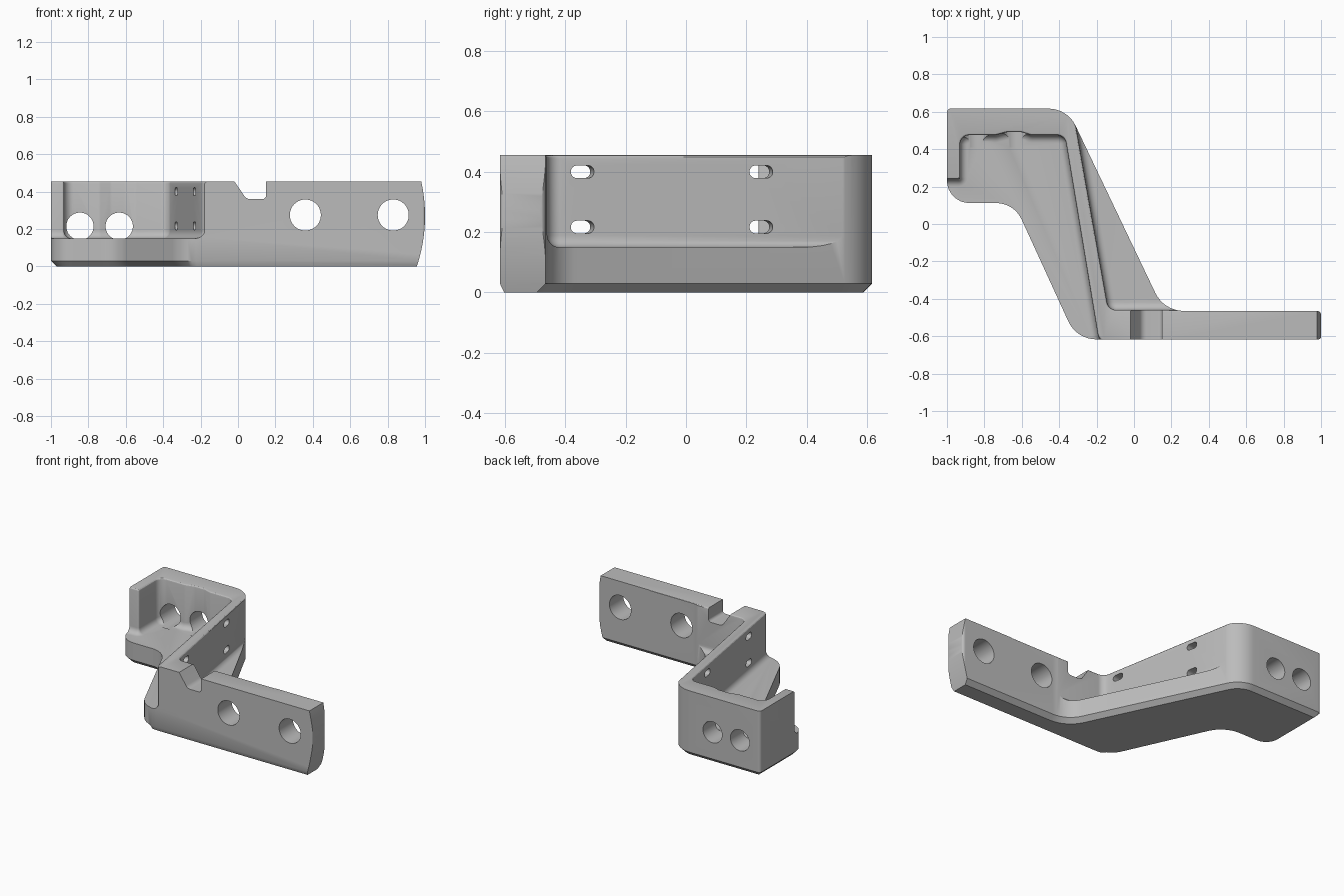
import bpy, bmesh, math
from mathutils import Matrix, Vector

cube = bpy.data.objects.get("Cube")
if cube:
    bpy.data.objects.remove(cube)

TOP, FLOOR = 0.455, 0.15


def rounded(corners, offset=0.0, steps=8):
    """Counter-clockwise (x, y, radius) corners, grown by offset, with arcs at the corners."""
    out = []
    n = len(corners)
    for i in range(n):
        a, b, c = (Vector(corners[(i + k) % n][:2]) for k in (-1, 0, 1))
        r = corners[i][2]
        d1, d2 = (b - a).normalized(), (c - b).normalized()
        n1, n2 = Vector((d1.y, -d1.x)), Vector((d2.y, -d2.x))
        p = b + (n1 + n2) * offset / (1 + n1.dot(n2))
        if r == 0:
            out.append(p)
            continue
        turn = math.atan2(d1.x * d2.y - d1.y * d2.x, d1.dot(d2))
        side = 1 if turn > 0 else -1
        r = max(r + side * offset, 0.002)
        start = p - d1 * r * math.tan(abs(turn) / 2)
        centre = start - n1 * r * side
        for k in range(steps + 1):
            arm = (start - centre).copy()
            arm.rotate(Matrix.Rotation(turn * k / steps, 2))
            out.append(centre + arm)
    return out


def loft(name, layers, matrix=Matrix()):
    """Closed solid through stacked outlines given as (points, height)."""
    bm = bmesh.new()
    rings = [[bm.verts.new((p.x, p.y, h)) for p in pts] for pts, h in layers]
    for low, high in zip(rings, rings[1:]):
        for i in range(len(low)):
            j = (i + 1) % len(low)
            bm.faces.new((low[i], low[j], high[j], high[i]))
    bm.faces.new(rings[0][::-1])
    bm.faces.new(rings[-1])
    bmesh.ops.recalc_face_normals(bm, faces=bm.faces)
    mesh = bpy.data.meshes.new(name)
    bm.to_mesh(mesh)
    bm.free()
    obj = bpy.data.objects.new(name, mesh)
    obj.matrix_world = matrix
    bpy.context.collection.objects.link(obj)
    return obj


def cut(body, cutter):
    cutter.hide_render = True
    mod = body.modifiers.new("cut", "BOOLEAN")
    mod.operation, mod.solver, mod.object = "DIFFERENCE", "EXACT", cutter
    bpy.context.view_layer.objects.active = body
    bpy.ops.object.modifier_apply(modifier=mod.name)
    bpy.data.objects.remove(cutter)


def pocket(name, corners, foot=0.04, lip=0.012):
    """Pocket cutter with a fillet at its floor and a rounded top edge."""
    layers = []
    for k in range(7):
        t = math.pi / 2 * k / 6
        layers.append((rounded(corners, -foot * (1 - math.sin(t))), FLOOR + foot * (1 - math.cos(t))))
    for k in range(4):
        t = math.pi / 2 * k / 3
        layers.append((rounded(corners, lip * (1 - math.cos(t))), TOP - lip + lip * math.sin(t)))
    layers.append((layers[-1][0], TOP + 0.1))
    return loft(name, layers)


UPRIGHT = Matrix.Rotation(math.pi / 2, 4, "X")

# Full-height body with a chamfered underside
outline = [(-1, 0.617, 0.02), (-1, 0.112, 0.12), (-0.641, 0.112, 0.15), (-0.307, -0.617, 0.165),
           (1, -0.617, 0.015), (1, -0.465, 0.02), (0.16, -0.465, 0.17), (-0.356, 0.617, 0.16)]
bottom = rounded(outline, -0.03)
for p in bottom:
    if p.y < -0.55 and p.x > -0.25:
        p.y -= 0.016
full = rounded(outline)
body = loft("bracket_body", [(bottom, 0), (full, 0.03), (full, TOP)])

# Left pocket between the side, back and diagonal walls
cut(body, pocket("left_pocket", [
    (-1.2, -0.8, 0), (0, -0.8, 0), (0, -0.63, 0), (-0.187, -0.63, 0.05), (-0.37, 0.475, 0.05),
    (-0.55, 0.475, 0.05), (-0.6, 0.491, 0.05), (-0.68, 0.491, 0.05), (-0.74, 0.475, 0.05),
    (-0.93, 0.475, 0.05), (-0.93, 0.24, 0.01), (-1.2, 0.24, 0)]))

# Right shelf outside the diagonal wall
cut(body, pocket("right_pocket", [
    (-0.137, -0.46, 0.05), (0.6, -0.46, 0), (0.6, 0.62, 0), (-0.327, 0.62, 0)]))

# Notch in the top of the front bar
notch = rounded([(-0.036, 0.48, 0), (0.045, 0.36, 0.04), (0.15, 0.36, 0.02), (0.15, 0.48, 0)])
cut(body, loft("notch", [(notch, 0.4), (notch, 0.7)], UPRIGHT))

# Curved free end of the front bar
arc = [Vector((0.15 + 0.85 * math.cos(t), 0.27 + 0.85 * math.sin(t)))
       for t in (math.radians(24 - 2 * k) for k in range(25))]
end = [Vector((1.3, arc[0].y))] + arc + [Vector((1.3, arc[-1].y))]
cut(body, loft("bar_end", [(end, 0.4), (end, 0.7)], UPRIGHT))

# Round holes through the front bar and the back wall
for x, z, r, y in ((0.36, 0.275, 0.083, -0.54), (0.83, 0.275, 0.083, -0.54),
                   (-0.845, 0.215, 0.073, 0.56), (-0.635, 0.215, 0.073, 0.56)):
    ring = [Vector((r * math.cos(t), r * math.sin(t))) for t in (math.tau * k / 48 for k in range(48))]
    cut(body, loft("hole", [(ring, -0.15), (ring, 0.15)], Matrix.Translation((x, y, z)) @ UPRIGHT))

# Slots through the diagonal wall
w, h = 0.039, 0.021
slot = rounded([(-w, -h, 0.0205), (w, -h, 0.0205), (w, h, 0.0205), (-w, h, 0.0205)])
turn = Matrix.Rotation(math.radians(99.7), 4, "Z") @ UPRIGHT
for x, y in ((-0.197, -0.35), (-0.297, 0.243)):
    for z in (0.4, 0.217):
        cut(body, loft("slot", [(slot, -0.09), (slot, 0.09)], Matrix.Translation((x, y, z)) @ turn))

# Plain grey material
grey = bpy.data.materials.new("plain grey")
grey.use_nodes = True
grey.diffuse_color = (0.5, 0.5, 0.5, 1)
grey.node_tree.nodes["Principled BSDF"].inputs["Base Color"].default_value = (0.5, 0.5, 0.5, 1)
body.data.materials.clear()
body.data.materials.append(grey)

bpy.ops.object.select_all(action="DESELECT")
body.select_set(True)
bpy.context.view_layer.objects.active = body
bpy.ops.object.shade_smooth_by_angle(angle=math.radians(28))
